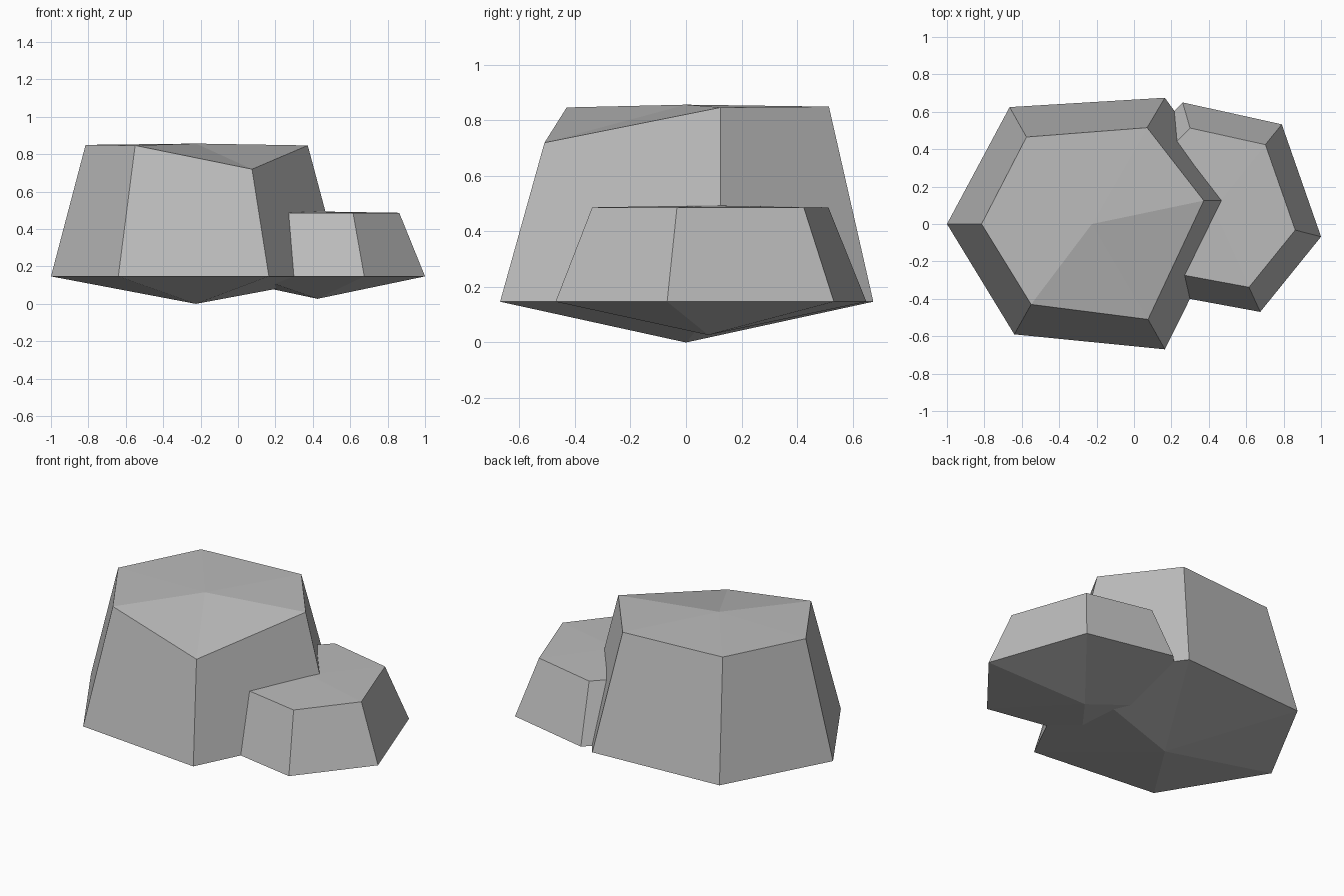
import bpy
import bmesh

cube = bpy.data.objects.get("Cube")
if cube:
    bpy.data.objects.remove(cube, do_unlink=True)

# Single stone colour
stone = bpy.data.materials.new("stone_grey")
stone.use_nodes = True
color = (0.5, 0.5, 0.5, 1.0)
stone.diffuse_color = color
shader = next(n for n in stone.node_tree.nodes if n.type == "BSDF_PRINCIPLED")
shader.inputs["Base Color"].default_value = color
shader.inputs["Roughness"].default_value = 0.9

RIM_HEIGHT = 0.147


def make_rock(name, rim, crown, bottom, peak):
    """Faceted rock: widest rim, tapered crown, shallow points above and below."""
    bm = bmesh.new()
    low = [bm.verts.new((x, y, RIM_HEIGHT)) for x, y in rim]
    high = [bm.verts.new(p) for p in crown]
    tip = bm.verts.new(bottom)
    top = bm.verts.new(peak)
    count = len(rim)
    for i in range(count):
        j = (i + 1) % count
        bm.faces.new((low[i], low[j], high[j], high[i]))
        bm.faces.new((high[i], high[j], top))
        bm.faces.new((low[j], low[i], tip))
    bmesh.ops.recalc_face_normals(bm, faces=bm.faces)
    mesh = bpy.data.meshes.new(name)
    bm.to_mesh(mesh)
    bm.free()
    mesh.materials.append(stone)
    rock = bpy.data.objects.new(name, mesh)
    bpy.context.collection.objects.link(rock)
    return rock


# Large rock, with one front corner of its crown chipped lower
large_rim = [(-1, 0), (-0.64, -0.59), (0.165, -0.67),
             (0.56, 0.125), (0.165, 0.675), (-0.665, 0.625)]
large_crown = [(-0.815, 0, 0.85), (-0.55, -0.43, 0.847), (0.075, -0.51, 0.72),
               (0.373, 0.125, 0.847), (0.07, 0.515, 0.85), (-0.575, 0.465, 0.85)]
make_rock("large_rock", large_rim, large_crown, (-0.225, 0, 0), (-0.225, 0, 0.857))

# Small rock, partly buried in the large one
small_rim = [(1, -0.068), (0.79, 0.533), (0.26, 0.65),
             (-0.135, 0.25), (0.08, -0.36), (0.675, -0.47)]
cx, cy, taper = 0.425, 0.08, 0.76
small_crown = [(cx + (x - cx) * taper, cy + (y - cy) * taper, 0.487)
               for x, y in small_rim]
make_rock("small_rock", small_rim, small_crown, (cx, cy, 0.027), (cx, cy, 0.494))
